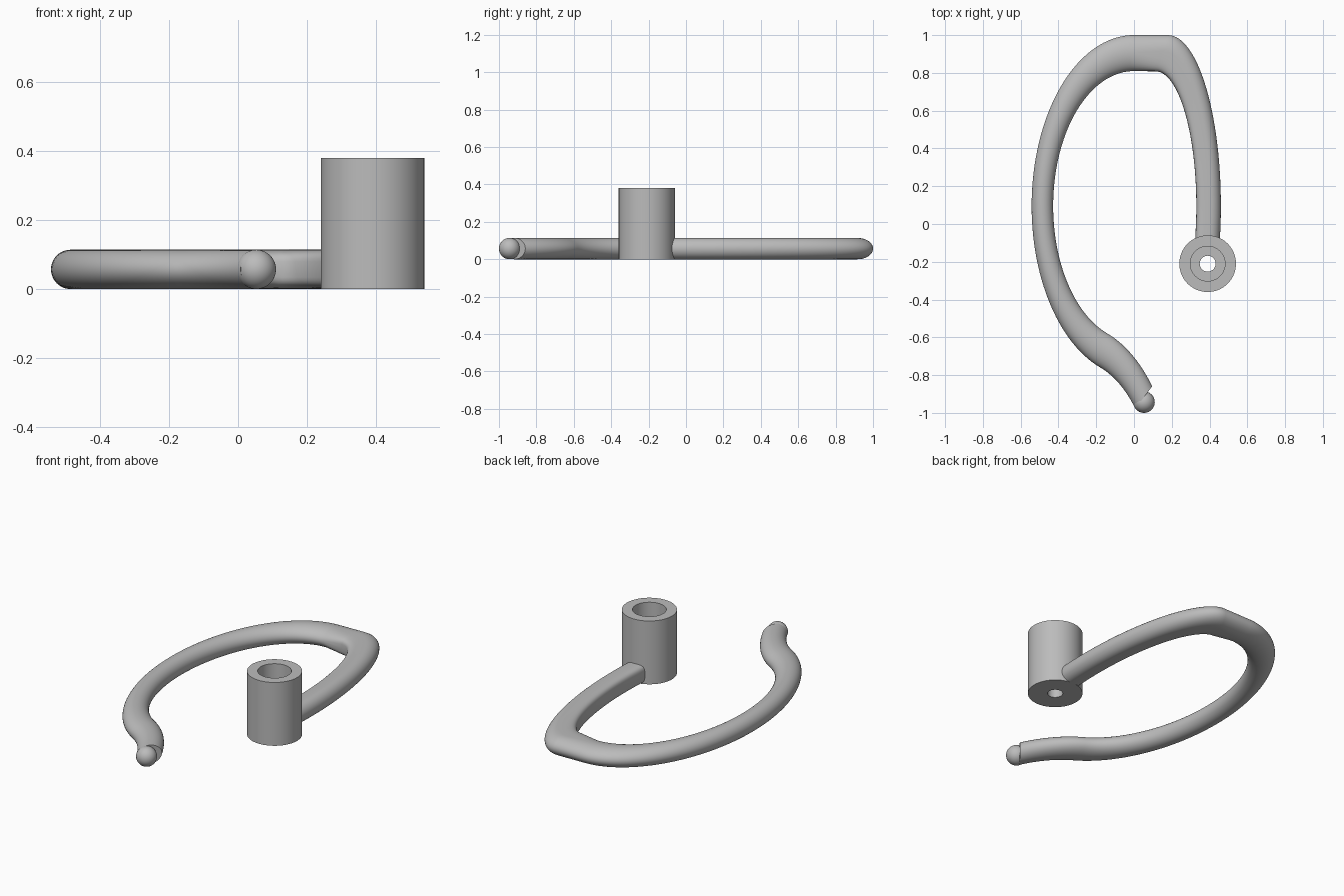
import bpy, bmesh, math
from math import sin, cos, radians

if "Cube" in bpy.data.objects:
    bpy.data.objects.remove(bpy.data.objects["Cube"])

grey = bpy.data.materials.new("light grey plastic")
grey.diffuse_color = (0.5, 0.5, 0.5, 1)
grey.use_nodes = True
grey.node_tree.nodes["Principled BSDF"].inputs["Base Color"].default_value = (0.5, 0.5, 0.5, 1)

R = 0.057            # tube radius
STRETCH = 1.67       # the hook is a round ring stretched along y
RING, CY = 0.485, 0.095
SEGMENTS = 40


def finish(bm, name, angle=35):
    bmesh.ops.recalc_face_normals(bm, faces=bm.faces)
    mesh = bpy.data.meshes.new(name)
    bm.to_mesh(mesh)
    bm.free()
    mesh.materials.append(grey)
    obj = bpy.data.objects.new(name, mesh)
    bpy.context.collection.objects.link(obj)
    bpy.ops.object.select_all(action='DESELECT')
    obj.select_set(True)
    bpy.context.view_layer.objects.active = obj
    bpy.ops.object.shade_smooth_by_angle(angle=radians(angle))
    return obj


def on_ellipse(cx, cy, a, b, deg):
    t = radians(deg)
    return cx + a * cos(t), cy + b * sin(t)


def arc(cx, cy, radius, start, end, steps, side):
    """Sections of a stretched ring; side says which edge is the outer one."""
    out = []
    for i in range(steps + 1):
        t = start + (end - start) * i / steps
        near, far = [on_ellipse(cx, cy, r, r * STRETCH, t)
                     for r in (radius - side * R, radius + side * R)]
        out.append((near, far, 0.5, 2))
    return out


def section_points(section):
    """Round on the outer half, squarer on the inner half when power > 2."""
    (ix, iy), (ox, oy), split, power = section
    for k in range(SEGMENTS):
        t = 2 * math.pi * k / SEGMENTS
        c, s = cos(t), sin(t)
        if c < 0:
            e = 2 / power
            f = split * (1 - abs(c) ** e)
            z = math.copysign(abs(s) ** e, s)
        else:
            f = split + (1 - split) * c
            z = s
        yield ix + (ox - ix) * f, iy + (oy - iy) * f, R + R * z


def sweep(sections, name):
    bm = bmesh.new()
    loops = [[bm.verts.new(p) for p in section_points(s)] for s in sections]
    for a, b in zip(loops, loops[1:]):
        for k in range(SEGMENTS):
            n = (k + 1) % SEGMENTS
            bm.faces.new((a[k], a[n], b[n], b[k]))
    bm.faces.new(loops[0])
    bm.faces.new(loops[-1])
    return finish(bm, name)


# Hook: reversed tail curve, then the long ring arc
SEAM = 250.7
tail_r = 0.475
u = radians(SEAM)
tail_x = (RING + tail_r) * cos(u)
tail_y = CY + (RING + tail_r) * STRETCH * sin(u)
tail = arc(tail_x, tail_y, tail_r, 39, SEAM - 180, 16, -1)
ring = arc(0, CY, RING, SEAM, 90, 64, 1)

# Arm: flatter tube bending down from the mitred corner to the barrel
arm = []
for i in range(33):
    t = 90 - 100 * i / 32
    arm.append((on_ellipse(0.115, CY, 0.215, 0.713, t),
                on_ellipse(0.18, CY, 0.28, 0.905, t), 0.57, 4))
arm.append(((0.325, -0.1), (0.453, -0.1), 0.57, 4))

# The inner edges of the tail and ring are the same side, so they join
sweep(tail + ring[1:] + arm, "ear_hook")

# Rounded tail tip
bm = bmesh.new()
bmesh.ops.create_uvsphere(bm, u_segments=40, v_segments=24, radius=R)
bmesh.ops.translate(bm, verts=bm.verts, vec=(0.053, -0.943, R))
finish(bm, "tail_tip")

# Barrel: stepped bore, revolved from a closed profile
profile = [(0.042, 0), (0.15, 0), (0.15, 0.38), (0.092, 0.38), (0.092, 0.08), (0.042, 0.08)]
bm = bmesh.new()
SIDES = 64
rings = []
for r, z in profile:
    rings.append([bm.verts.new((0.39 + r * cos(2 * math.pi * k / SIDES),
                                -0.21 + r * sin(2 * math.pi * k / SIDES), z))
                  for k in range(SIDES)])
for a, b in zip(rings, rings[1:] + rings[:1]):
    for k in range(SIDES):
        n = (k + 1) % SIDES
        bm.faces.new((a[k], a[n], b[n], b[k]))
finish(bm, "barrel")
